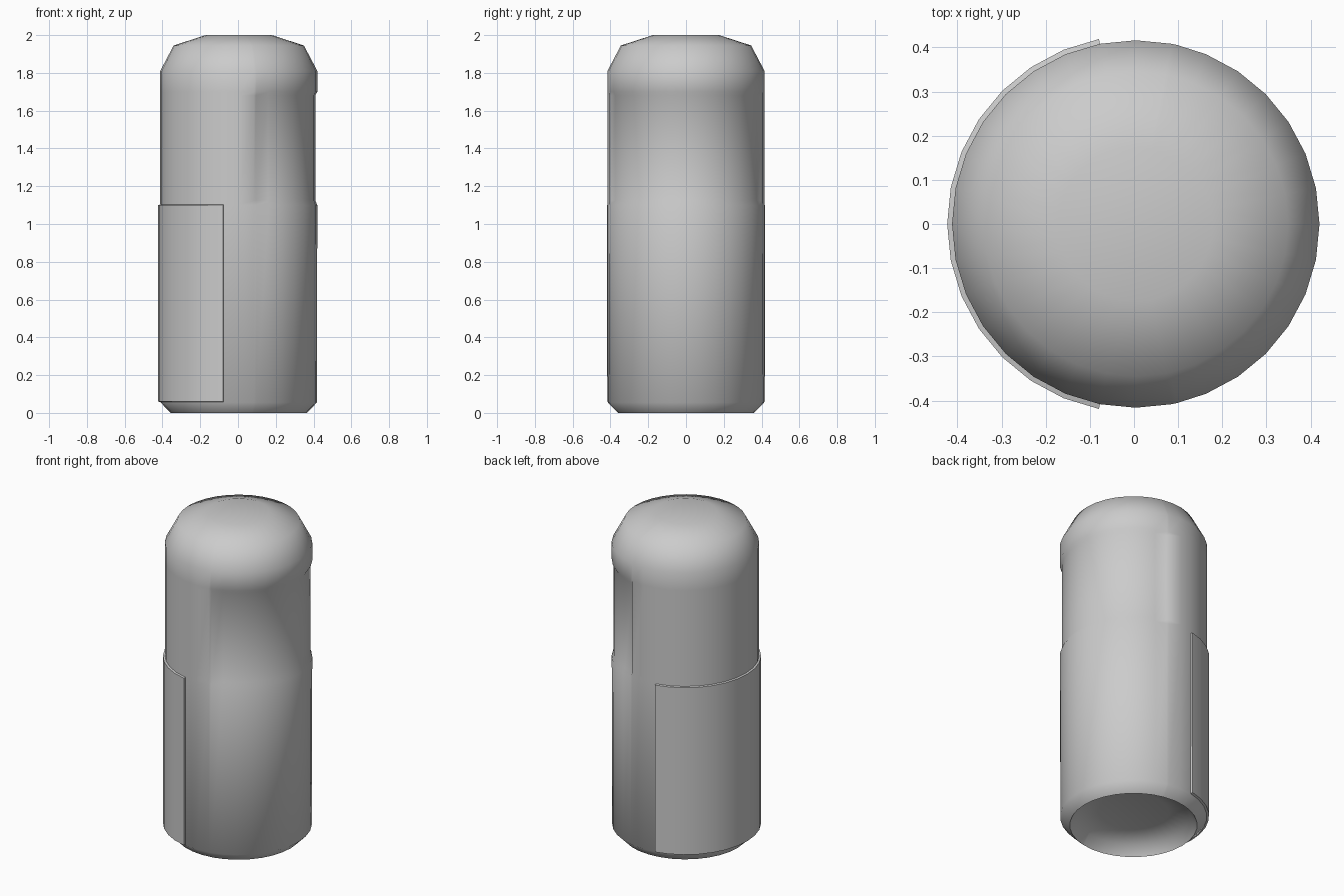
import bpy, bmesh, math

cube = bpy.data.objects.get("Cube")
if cube:
    bpy.data.objects.remove(cube, do_unlink=True)

CX = 0.004          # axis of the round body
STEP = 360 / 32     # 32-sided round parts

grey = bpy.data.materials.new("plain grey")
grey.use_nodes = True
colour = (0.6, 0.6, 0.6, 1)
grey.diffuse_color = colour
grey.node_tree.nodes["Principled BSDF"].inputs["Base Color"].default_value = colour


def point(bm, radius, degrees, z):
    a = math.radians(degrees)
    return bm.verts.new((CX + radius * math.cos(a), radius * math.sin(a), z))


def finish(bm, name, angle):
    bmesh.ops.recalc_face_normals(bm, faces=bm.faces)
    mesh = bpy.data.meshes.new(name)
    bm.to_mesh(mesh)
    bm.free()
    mesh.materials.append(grey)
    obj = bpy.data.objects.new(name, mesh)
    bpy.context.collection.objects.link(obj)
    bpy.ops.object.select_all(action='DESELECT')
    obj.select_set(True)
    bpy.context.view_layer.objects.active = obj
    bpy.ops.object.shade_smooth_by_angle(angle=math.radians(angle))
    return obj


def bridge(bm, a, b):
    for i in range(len(a)):
        j = (i + 1) % len(a)
        bm.faces.new((a[i], a[j], b[j], b[i]))


# Body: lathed profile (radius, z, recess depth on the +x side), dished base to domed top
profile = [(0.20, 0.09, 0), (0.32, 0.06, 0), (0.36, 0.0, 0), (0.414, 0.055, 0),
           (0.416, 1.10, 0), (0.416, 1.125, 0.011), (0.416, 1.68, 0.011),
           (0.416, 1.70, 0), (0.416, 1.81, 0), (0.345, 1.945, 0), (0.175, 2.0, 0)]
# Two extra columns give the recess crisp vertical ends
angles = sorted([i * STEP for i in range(32)] + [77.0, 283.0])
bm = bmesh.new()
rings = []
for radius, z, depth in profile:
    rings.append([point(bm, radius - (depth if math.cos(math.radians(a)) > 0.21 else 0), a, z)
                  for a in angles])
for low, high in zip(rings, rings[1:]):
    bridge(bm, low, high)
bm.faces.new(rings[0])
bm.faces.new(rings[-1])
finish(bm, "body", 60)

# Sleeve: thin raised shell wrapped around the -x half
bm = bmesh.new()
arc = [101.25 + i * STEP for i in range(15)]
sections = []
for a in arc:
    sections.append([point(bm, 0.408, a, 0.055), point(bm, 0.427, a, 0.06),
                     point(bm, 0.427, a, 1.10), point(bm, 0.408, a, 1.105)])
for s, t in zip(sections, sections[1:]):
    bridge(bm, s, t)
bm.faces.new(sections[0])
bm.faces.new(sections[-1])
finish(bm, "side_sleeve", 40)
